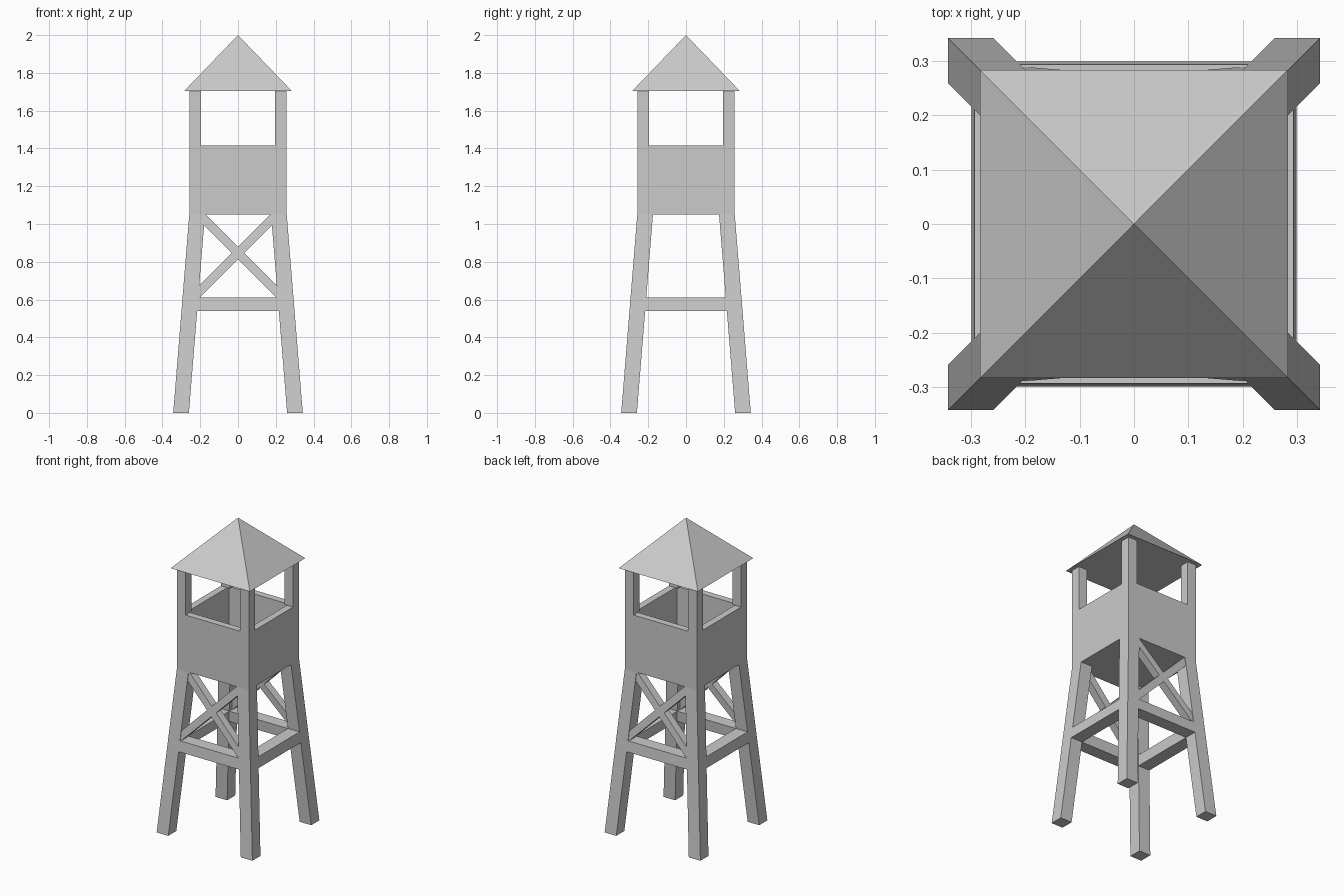
import bpy, bmesh
from math import pi
from mathutils import Matrix, Vector

if "Cube" in bpy.data.objects:
    bpy.data.objects.remove(bpy.data.objects["Cube"])

grey = bpy.data.materials.new("plain_grey")
grey.use_nodes = True
colour = (0.6, 0.6, 0.6, 1)
grey.diffuse_color = colour
grey.node_tree.nodes["Principled BSDF"].inputs["Base Color"].default_value = colour

KNEE = 1.05      # where the splayed legs meet the cabin
HALF = 0.258     # cabin half width
FOOT = 0.343     # half width at the ground
LEG = 0.083
POST = 0.063
RIM = 1.415
EAVES = 1.705


def splay(z):
    """Half width of the tower's outer face at height z."""
    return FOOT + (HALF - FOOT) * z / KNEE


def finish(name, bm, matrix=Matrix()):
    bm.transform(matrix)
    bmesh.ops.recalc_face_normals(bm, faces=bm.faces)
    mesh = bpy.data.meshes.new(name)
    bm.to_mesh(mesh)
    bm.free()
    mesh.materials.append(grey)
    obj = bpy.data.objects.new(name, mesh)
    bpy.context.collection.objects.link(obj)
    return obj


def loft(name, lower, upper, matrix=Matrix()):
    """Closed solid between two matching outlines."""
    bm = bmesh.new()
    a = [bm.verts.new(p) for p in lower]
    b = [bm.verts.new(p) for p in upper]
    bm.faces.new(a)
    bm.faces.new(b)
    for i in range(len(a)):
        j = (i + 1) % len(a)
        bm.faces.new((a[i], a[j], b[j], b[i]))
    return finish(name, bm, matrix)


def square(outer, inner, z):
    return [(outer, outer, z), (inner, outer, z), (inner, inner, z), (outer, inner, z)]


# Splayed legs and upright roof posts at the four corners
for sx, side in ((1, "left"), (-1, "right")):
    for sy, end in ((-1, "front"), (1, "back")):
        flip = Matrix.Diagonal((sx, sy, 1, 1))
        loft(f"{end}_{side}_leg", square(FOOT, FOOT - LEG, 0),
             square(HALF, HALF - LEG, KNEE), flip)
        loft(f"{end}_{side}_post", square(HALF, HALF - POST, RIM),
             square(HALF, HALF - POST, EAVES), flip)

# Horizontal beams, flush with the slanted leg faces
for i, side in enumerate(("front", "left", "back", "right")):
    section = [(-splay(z) + d, z) for z, d in ((0.54, 0), (0.54, LEG), (0.61, LEG), (0.61, 0))]
    loft(f"{side}_beam", [(-0.25, y, z) for y, z in section],
         [(0.25, y, z) for y, z in section], Matrix.Rotation(i * pi / 2, 4, "Z"))

# Crossed braces on the front and back only
for turn, side in ((0, "front"), (pi, "back")):
    for s, label in ((1, "rising"), (-1, "falling")):
        ends = []
        for x, z in ((-0.235, 0.612), (0.2, 1.047)):
            ends.append([(s * (x + k), -splay(z - k) + d, z - k)
                         for k, d in ((-0.0163, 0.004), (0.0163, 0.004),
                                      (0.0163, 0.054), (-0.0163, 0.054))])
        loft(f"{side}_{label}_brace", *ends, Matrix.Rotation(turn, 4, "Z"))

# Cabin: a box with its top inset and sunk to leave walls and a floor
bm = bmesh.new()
bmesh.ops.create_cube(bm, size=1)
bmesh.ops.transform(bm, verts=bm.verts, matrix=Matrix.Translation((0, 0, (KNEE + RIM) / 2))
                    @ Matrix.Diagonal((2 * HALF, 2 * HALF, RIM - KNEE, 1)))
bm.normal_update()
top = max(bm.faces, key=lambda f: f.calc_center_median().z)
bmesh.ops.inset_region(bm, faces=[top], thickness=POST)
sunk = bmesh.ops.extrude_discrete_faces(bm, faces=[top])["faces"][0]
bmesh.ops.translate(bm, verts=sunk.verts, vec=Vector((0, 0, KNEE + 0.03 - RIM)))
finish("cabin", bm)

# Pyramid roof with a flat underside
bm = bmesh.new()
bmesh.ops.create_cone(bm, cap_ends=True, segments=4, radius1=0.284 * 2 ** 0.5,
                      radius2=0, depth=2 - EAVES)
finish("roof", bm, Matrix.Translation((0, 0, (2 + EAVES) / 2)) @ Matrix.Rotation(pi / 4, 4, "Z"))
